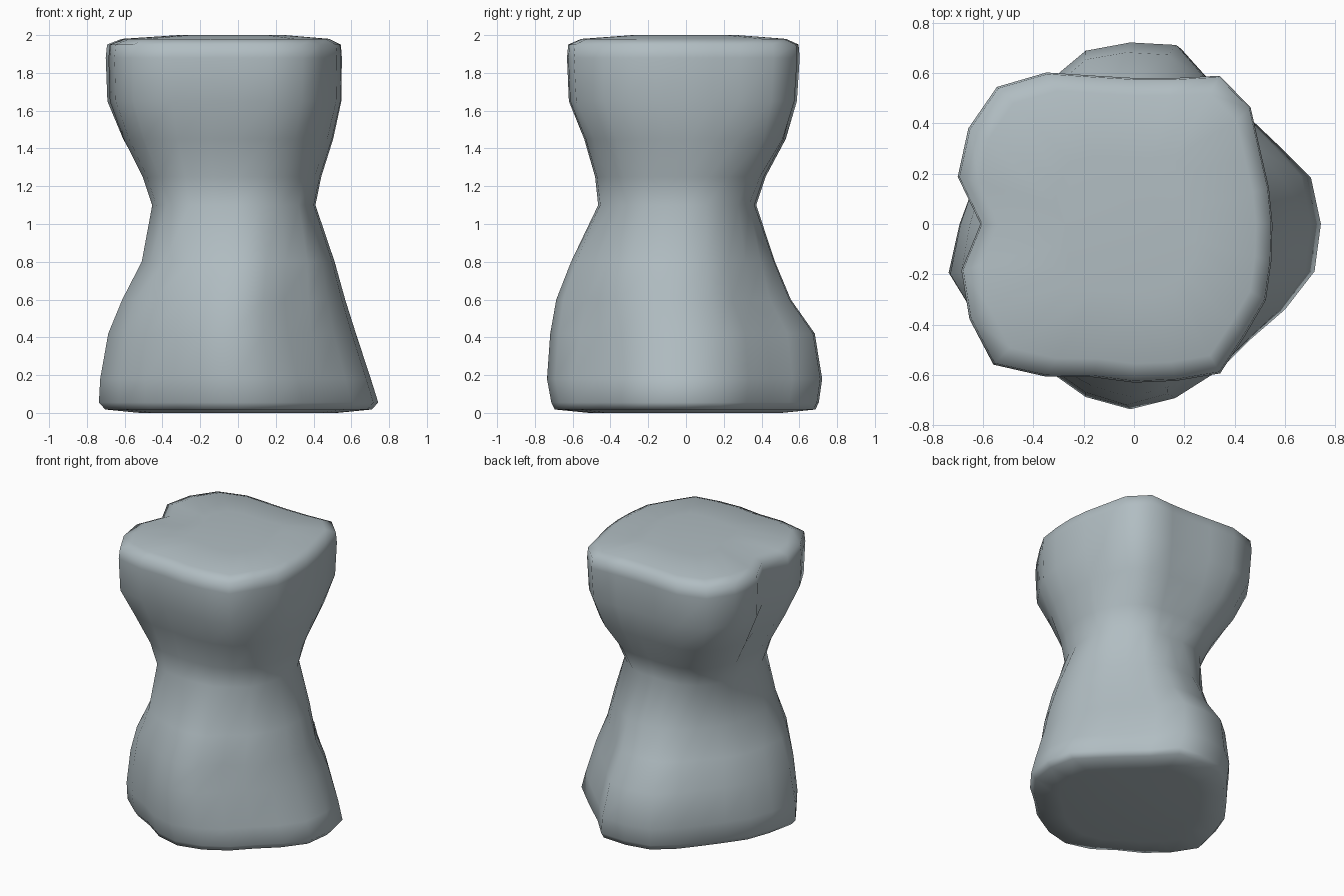
import bpy, bmesh, math

# Outline radii every 15 degrees, counter-clockwise from +x
BASE = [.75, .735, .66, .635, .65, .74, .725, .715, .66, .62, .62, .66,
        .70, .77, .735, .70, .67, .71, .735, .715, .69, .665, .70, .75]
WAIST = [.41, .41, .40, .39, .385, .375, .365, .385, .41, .43, .44, .455,
         .455, .47, .50, .535, .515, .48, .465, .47, .45, .455, .43, .415]
TOP = [.55, .555, .58, .655, .68, .60, .58, .61, .695, .77, .76, .725,
       .61, .71, .755, .79, .70, .63, .63, .645, .685, .625, .605, .565]

# height, lower outline, upper outline, blend, scale x, scale y, shift x, shift y
LEVELS = [
    (0.00, BASE, WAIST, .00, .70, .70, 0, 0),
    (0.018, BASE, WAIST, .00, .945, .945, 0, 0),
    (0.055, BASE, WAIST, .00, .99, .97, 0, 0),
    (0.18, BASE, WAIST, .05, .98, 1.02, -.015, 0),
    (0.42, BASE, WAIST, .18, .95, 1.04, -.03, -.005),
    (0.60, BASE, WAIST, .44, .97, 1.05, -.015, -.04),
    (0.80, BASE, WAIST, .70, .97, 1.06, .015, -.03),
    (1.10, BASE, WAIST, 1.0, 1.0, 1.0, 0, 0),
    (1.25, WAIST, TOP, .22, 1.0, .98, 0, .01),
    (1.45, WAIST, TOP, .60, 1.02, 1.0, 0, .025),
    (1.65, WAIST, TOP, .94, 1.01, 1.0, 0, 0),
    (1.88, WAIST, TOP, 1.0, 1.0, 1.0, 0, 0),
    (1.95, WAIST, TOP, 1.0, .99, .99, 0, 0),
    (1.98, WAIST, TOP, 1.0, .88, .88, 0, 0),
    (2.00, WAIST, TOP, 1.0, .45, .45, 0, 0),
]

# Creases between the four lower lobes: angle, depth
CREASES = [(45, .02), (130, .04), (246, .04), (300, .08)]


def crease(deg, z):
    cut = sum(d * math.exp(-((deg - c) / 11) ** 2) for c, d in CREASES)
    return 1 - cut * math.exp(-((z - .62) / .27) ** 2)


bm = bmesh.new()
rings = []
n = len(BASE)
for z, low, high, blend, sx, sy, dx, dy in LEVELS:
    ring = []
    for i in range(n):
        deg = 360 * i / n
        a = math.radians(deg)
        r = (low[i] * (1 - blend) + high[i] * blend) * crease(deg, z)
        ring.append(bm.verts.new((r * sx * math.cos(a) + dx,
                                  r * sy * math.sin(a) + dy, z)))
    rings.append(ring)

# Sides and end caps
for lower, upper in zip(rings, rings[1:]):
    for i in range(n):
        j = (i + 1) % n
        bm.faces.new((lower[i], lower[j], upper[j], upper[i]))
bm.faces.new(rings[0][::-1])
bm.faces.new(rings[-1])
for f in bm.faces:
    f.smooth = True

mesh = bpy.data.meshes.new("stone_pillar")
bm.to_mesh(mesh)
bm.free()
pillar = bpy.data.objects.new("stone_pillar", mesh)
bpy.context.collection.objects.link(pillar)

# Blue-grey stone
stone = bpy.data.materials.new("blue_grey_stone")
stone.diffuse_color = (.44, .51, .54, 1)
mesh.materials.append(stone)
